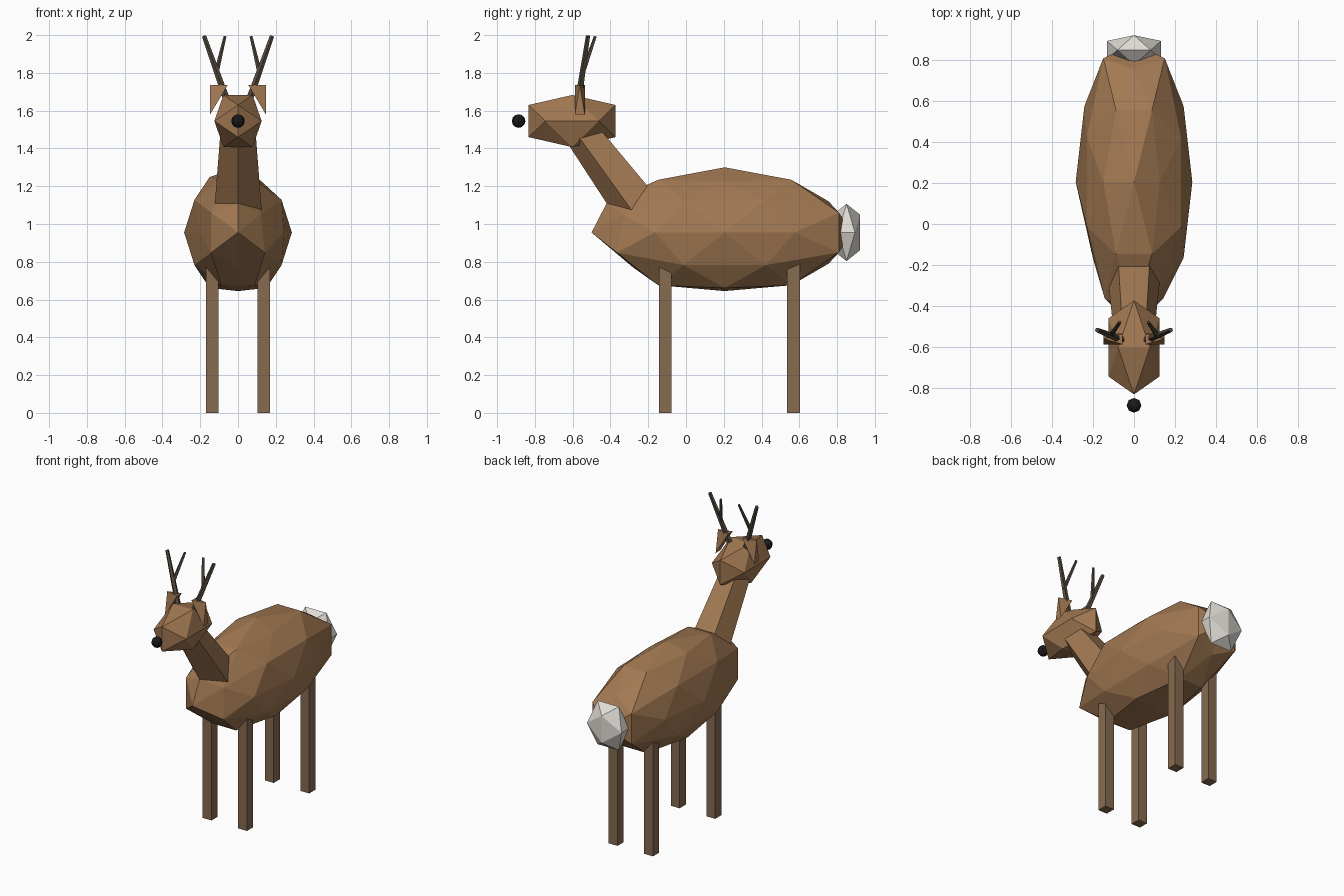
import bpy, bmesh, math
from itertools import product
from mathutils import Vector

if "Cube" in bpy.data.objects:
    bpy.data.objects.remove(bpy.data.objects["Cube"])


def material(name, rgb):
    m = bpy.data.materials.new(name)
    m.diffuse_color = (*rgb, 1)
    m.use_nodes = True
    m.node_tree.nodes["Principled BSDF"].inputs["Base Color"].default_value = m.diffuse_color
    return m


COAT = material("coat", (0.36, 0.19, 0.085))
LEG = material("leg_coat", (0.24, 0.145, 0.08))
HORN = material("horn", (0.09, 0.07, 0.05))
DARK = material("dark", (0.012, 0.01, 0.012))
PALE = material("pale", (0.75, 0.72, 0.67))


def finish(name, bm, mat):
    bmesh.ops.recalc_face_normals(bm, faces=bm.faces[:])
    mesh = bpy.data.meshes.new(name)
    bm.to_mesh(mesh)
    bm.free()
    mesh.materials.append(mat)
    ob = bpy.data.objects.new(name, mesh)
    bpy.context.collection.objects.link(ob)
    return ob


def hull(points):
    bm = bmesh.new()
    for p in points:
        bm.verts.new(p)
    bmesh.ops.convex_hull(bm, input=bm.verts[:])
    bmesh.ops.dissolve_limit(bm, angle_limit=0.01, verts=bm.verts[:], edges=bm.edges[:])
    return bm


def ball(name, centre, radii, mat, fine=False, moves=()):
    """Icosahedron (20 faces) or its subdivision (80 faces), stretched and nudged."""
    seeds = [(0, 0.8507, 0.5257)]
    if fine:
        seeds += [(0.309, 0.5, 0.809), (1, 0, 0)]
    points = set()
    for seed in seeds:
        for turn in range(3):
            p = seed[turn:] + seed[:turn]
            for signs in product((-1, 1), repeat=3):
                points.add(tuple(a * s + 0.0 for a, s in zip(p, signs)))
    bm = hull(sorted(points))
    for v in bm.verts:
        v.co = Vector(c + r * a for c, r, a in zip(centre, radii, v.co))
    for target in moves:
        t = Vector(target)
        min(bm.verts, key=lambda v: (v.co - t).length).co = t
    return finish(name, bm, mat)


def tube(name, start, end, r0, r1, sides, mat):
    """Tapered prism with one edge facing forward."""
    a, b = Vector(start), Vector(end)
    d = (b - a).normalized()
    u = Vector((0, -1, 0))
    u = (u - d * u.dot(d)).normalized()
    w = d.cross(u)
    ring = [math.tau * i / sides for i in range(sides)]
    points = [c + r * (math.cos(t) * u + math.sin(t) * w)
              for c, r in ((a, r0), (b, r1)) for t in ring]
    return finish(name, hull(points), mat)


# Faceted torso with a pointed chest and flattened belly
ball("body", (0, 0.205, 0.955), (0.285, 0.705, 0.345), COAT, True, [
    (0, 0.205, 0.645), (0, -0.42, 1.11), (0, -0.28, 0.77), (-0.2, -0.17, 0.955),
    (0, 0.755, 1.12), (0, 0.755, 0.79), (0, 0.88, 0.955), (0.125, 0.205, 1.225),
    (0.12, -0.33, 1.05), (0.15, 0.81, 1.06), (-0.15, 0.81, 1.06),
    (0.15, 0.81, 0.85), (-0.15, 0.81, 0.85)])

# Neck, head, nose and tail
tube("neck", (0, -0.216, 1.045), (0, -0.57, 1.517), 0.136, 0.097, 5, COAT)
ball("head", (0, -0.603, 1.545), (0.147, 0.27, 0.162), COAT)
ball("tail", (0, 0.85, 0.955), (0.155, 0.085, 0.178), PALE)
bm = bmesh.new()
bmesh.ops.create_uvsphere(bm, u_segments=8, v_segments=6, radius=0.036)
bmesh.ops.translate(bm, vec=(0, -0.886, 1.545), verts=bm.verts[:])
finish("nose", bm, DARK)

for side, s in (("left", -1), ("right", 1)):
    # Square legs
    for end, y in (("front", -0.11), ("back", 0.57)):
        corners = [(s * 0.136 + dx, y + dy, z) for dx in (-0.034, 0.034)
                   for dy in (-0.034, 0.034) for z in (0, 0.8)]
        finish(f"{end}_{side}_leg", hull(corners), LEG)

    # Pyramid ears leaning outwards
    ear = [(s * 0.148, -0.562, 1.735)]
    ear += [(s * x, -0.562 + dy, z) for x, z in ((0.148, 1.58), (0.055, 1.735))
            for dy in (-0.026, 0.026)]
    finish(f"{side}_ear", hull(ear), COAT)

    # Antler beam and its inner branch
    tube(f"{side}_antler", (s * 0.05, -0.572, 1.63), (s * 0.18, -0.518, 1.995),
         0.02, 0.012, 5, HORN)
    tube(f"{side}_antler_branch", (s * 0.115, -0.546, 1.8), (s * 0.069, -0.48, 1.993),
         0.013, 0.008, 5, HORN)
